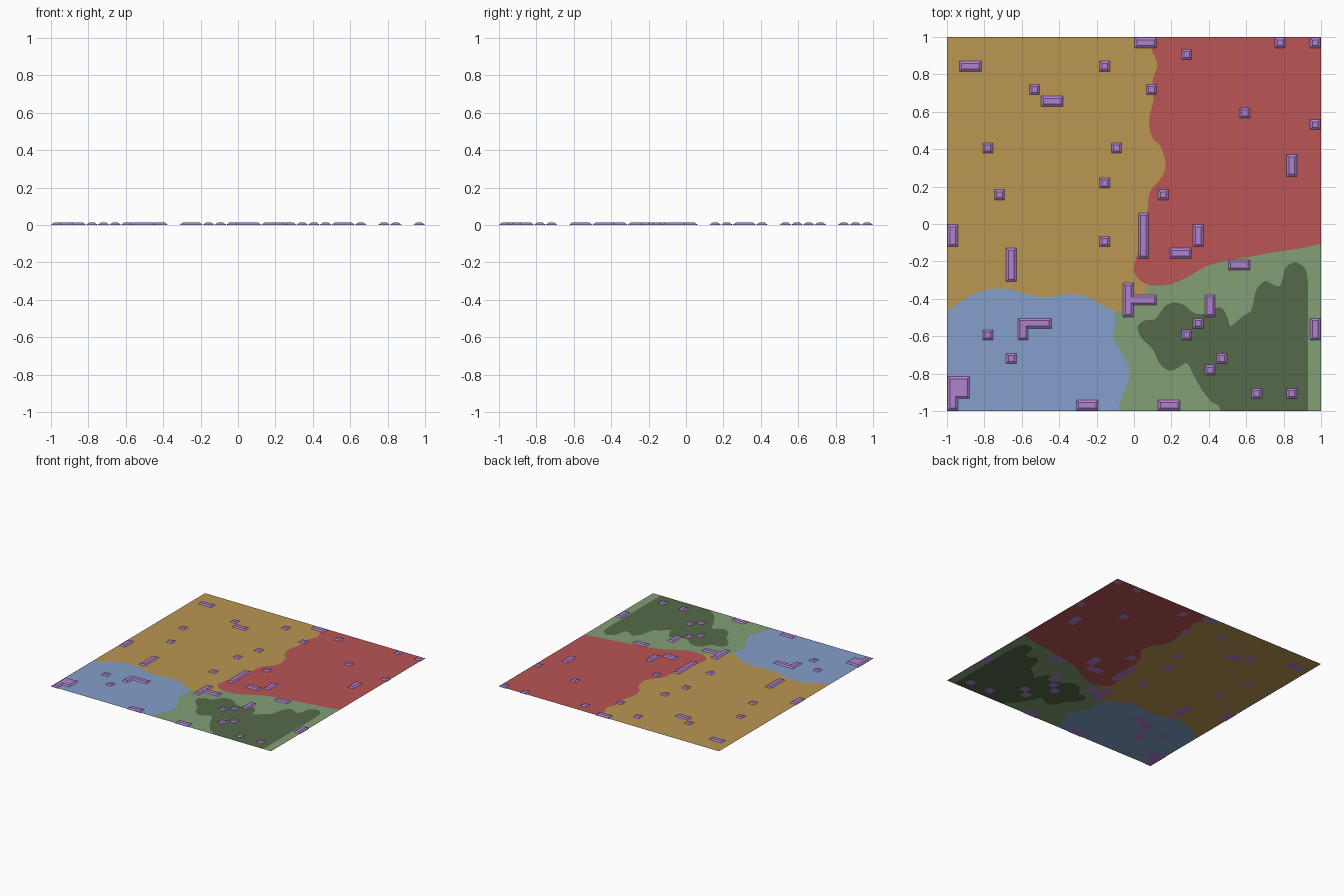
import bpy, bmesh
from mathutils import Vector

if "Cube" in bpy.data.objects:
    bpy.data.objects.remove(bpy.data.objects["Cube"])

CELL = 2 / 32      # the blocks sit on a 32 x 32 grid
GROUND_Z = 0.003
BLOCK_H = 0.012
INSET = 0.016


def material(name, rgb):
    lin = [((c / 255 + 0.055) / 1.055) ** 2.4 for c in rgb]
    m = bpy.data.materials.new(name)
    m.diffuse_color = (*lin, 1)
    m.use_nodes = True
    m.node_tree.nodes["Principled BSDF"].inputs["Base Color"].default_value = m.diffuse_color
    return m


sand = material("sand", (186, 151, 82))
red = material("red clay", (186, 85, 85))
green = material("grass green", (130, 160, 118))
blue = material("water blue", (132, 159, 203))
forest = material("forest green", (85, 106, 74))
purple = material("block purple", (176, 130, 208))


def smooth(pts, n=5):
    """Smooth curve through the given points, open ended."""
    p = [Vector(q) for q in pts]
    p = [p[0]] + p + [p[-1]]
    out = []
    for a, b, c, d in zip(p, p[1:], p[2:], p[3:]):
        for i in range(n):
            t = i / n
            out.append(0.5 * (2 * b + (c - a) * t + (2 * a - 5 * b + 4 * c - d) * t * t
                              + (3 * b - a - 3 * c + d) * t ** 3))
    return out + [p[-1]]


def finish(bm, name, mat):
    me = bpy.data.meshes.new(name)
    bm.to_mesh(me)
    bm.free()
    me.materials.append(mat)
    ob = bpy.data.objects.new(name, me)
    bpy.context.collection.objects.link(ob)
    return ob


def region(name, outline, mat):
    """Flat patch of ground from an outline."""
    pts = []
    for x, y in outline:
        if not pts or (Vector((x, y)) - pts[-1]).length > 1e-4:
            pts.append(Vector((x, y)))
    if (pts[0] - pts[-1]).length < 1e-4:
        pts.pop()
    bm = bmesh.new()
    f = bm.faces.new([bm.verts.new((p.x, p.y, GROUND_Z)) for p in pts])
    f.normal_update()
    if f.normal.z < 0:
        f.normal_flip()
    bmesh.ops.triangulate(bm, faces=[f])
    finish(bm, name, mat)


# Shared borders between the regions
water_sand = smooth([(-1, -.47), (-.92, -.41), (-.82, -.36), (-.7, -.345), (-.61, -.365),
                     (-.53, -.385), (-.46, -.39), (-.37, -.375), (-.26, -.385), (-.18, -.43),
                     (-.105, -.465)])
water_grass = smooth([(-.105, -.465), (-.1, -.53), (-.11, -.61), (-.065, -.69), (-.02, -.79),
                      (-.045, -.88), (-.075, -.95), (-.08, -1)])
sand_grass = smooth([(-.105, -.465), (-.06, -.46), (0, -.42), (.05, -.37), (.08, -.325)])
sand_red = smooth([(.07, 1), (.095, .93), (.125, .85), (.1, .77), (.105, .67), (.08, .55),
                   (.1, .46), (.145, .41), (.17, .31), (.14, .24), (.085, .17), (.07, .05),
                   (.05, -.08), (.015, -.17), (0, -.25), (.03, -.3), (.08, -.325)])
red_grass = smooth([(.08, -.325), (.14, -.33), (.22, -.315), (.3, -.275), (.39, -.225),
                    (.5, -.195), (.62, -.175), (.75, -.15), (.89, -.13), (1, -.105)])
forest_edge = [Vector((.93, -1))] + smooth([
    (.93, -.32), (.92, -.25), (.89, -.215), (.85, -.205), (.81, -.235), (.795, -.29),
    (.78, -.33), (.745, -.325), (.7, -.305), (.655, -.35), (.635, -.43), (.62, -.47),
    (.585, -.49), (.545, -.525), (.515, -.545), (.5, -.5), (.47, -.45), (.435, -.45),
    (.38, -.48), (.32, -.475), (.27, -.435), (.22, -.42), (.17, -.435), (.135, -.48),
    (.11, -.51), (.06, -.515), (.02, -.55), (.04, -.61), (.1, -.67), (.14, -.75),
    (.195, -.785), (.25, -.76), (.285, -.745), (.32, -.81), (.365, -.89), (.415, -.95),
    (.45, -.97), (.46, -1)])

# Ground regions
region("sand_ground", water_sand + sand_grass + sand_red[::-1] + [(-1, 1)], sand)
region("red_ground", sand_red + red_grass + [(1, 1)], red)
region("water", water_sand + water_grass + [(-1, -1)], blue)
region("grass", water_grass[::-1] + sand_grass + red_grass + [(1, -1)] + forest_edge, green)
region("forest", forest_edge, forest)

# Blocks: flat pads with sloped sides, given as column, row (from the top), width, depth
singles = [(28, 0), (31, 0), (20, 1), (13, 2), (7, 4), (17, 4), (25, 6), (31, 7), (3, 9),
           (14, 9), (13, 12), (4, 13), (18, 13), (13, 17), (21, 24), (20, 25), (23, 27),
           (22, 28), (26, 30), (29, 30), (3, 25), (5, 27)]
strips = [(16, 0, 2, 1), (1, 2, 2, 1), (8, 5, 2, 1), (29, 10, 1, 2), (16.3, 15, 1, 4),
          (21, 16, 1, 2), (19, 18, 2, 1), (0, 16, 1, 2), (5, 18, 1, 3), (24, 19, 2, 1),
          (15, 21, 1, 3), (15, 22, 3, 1), (22, 22, 1, 2), (31, 24, 1, 2), (18, 31, 2, 1),
          (11, 31, 2, 1), (0, 29, 2, 2), (0, 29, 1, 3), (6, 24, 3, 1), (6, 24, 1, 2)]

bm = bmesh.new()
for c, r, w, d in [(c, r, 1, 1) for c, r in singles] + strips:
    x0, x1 = -1 + c * CELL, -1 + (c + w) * CELL
    y0, y1 = 1 - (r + d) * CELL, 1 - r * CELL

    def ring(i, z):
        return [bm.verts.new((x, y, z)) for x, y in
                ((x0 + i, y0 + i), (x1 - i, y0 + i), (x1 - i, y1 - i), (x0 + i, y1 - i))]
    low, top = ring(0, 0), ring(INSET, BLOCK_H)
    bm.faces.new(low[::-1])
    bm.faces.new(top)
    for k in range(4):
        n = (k + 1) % 4
        bm.faces.new((low[k], low[n], top[n], top[k]))
finish(bm, "raised_blocks", purple)
